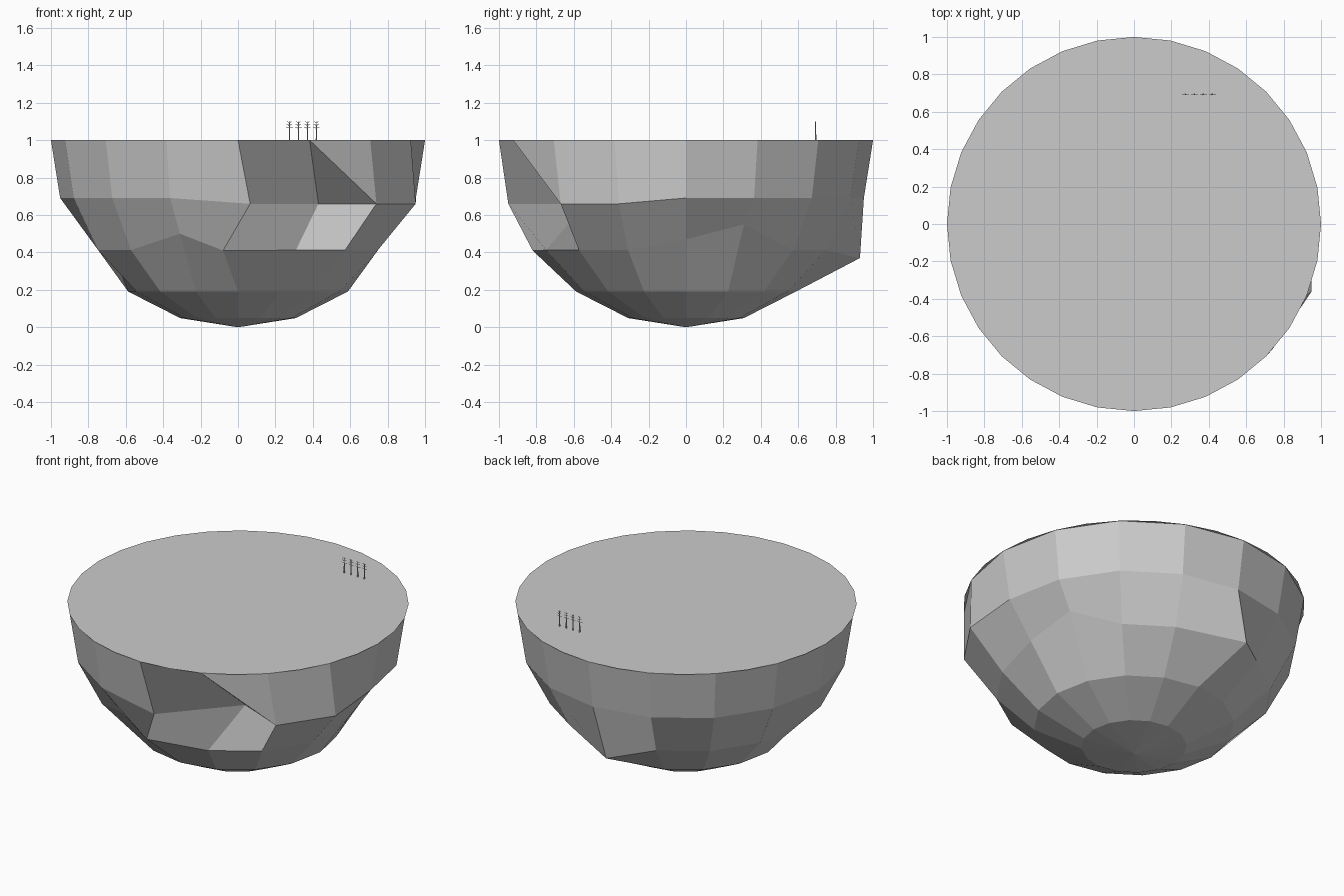
import bpy, bmesh, math
from mathutils import Vector, Matrix

if "Cube" in bpy.data.objects:
    bpy.data.objects.remove(bpy.data.objects["Cube"])

stone = bpy.data.materials.new("stone_grey")
stone.diffuse_color = (0.6, 0.6, 0.6, 1)
stone.use_nodes = True
stone.node_tree.nodes["Principled BSDF"].inputs["Base Color"].default_value = stone.diffuse_color


def finish(bm, name):
    mesh = bpy.data.meshes.new(name)
    bm.to_mesh(mesh)
    bm.free()
    mesh.materials.append(stone)
    obj = bpy.data.objects.new(name, mesh)
    bpy.context.collection.objects.link(obj)
    return obj


# Rocky underside: half sphere, 16 sides, five rings, with a few pushed corners
SIDES = 16
dents = {  # (ring, side): position
    (1, 12): (0.065, -0.95, 0.66), (1, 13): (0.43, -0.54, 0.66),
    (1, 14): (0.74, -0.67, 0.66), (1, 15): (0.95, -0.36, 0.66),
    (2, 0): (0.79, 0, 0.47), (2, 1): (0.75, 0.31, 0.55),
    (2, 4): (-0.08, 0.93, 0.37), (2, 8): (-0.62, 0, 0.28),
    (2, 11): (-0.31, -0.75, 0.50), (2, 12): (-0.08, -0.82, 0.41),
}
bm = bmesh.new()
rings = []
for r in range(5):
    a = math.radians(18 * r)
    ring = []
    for s in range(SIDES):
        t = 2 * math.pi * s / SIDES
        p = (math.cos(a) * math.cos(t), math.cos(a) * math.sin(t), 1 - math.sin(a))
        ring.append(bm.verts.new(dents.get((r, s), p)))
    rings.append(ring)
tip = bm.verts.new((0, 0, 0))
for s in range(SIDES):
    n = (s + 1) % SIDES
    for r in range(4):
        up, low = rings[r], rings[r + 1]
        if (r, s) == (0, 13):  # creased panel beside the deep dent
            bm.faces.new((up[s], low[s], low[n]))
            bm.faces.new((up[s], low[n], up[n]))
        else:
            bm.faces.new((up[s], low[s], low[n], up[n]))
    bm.faces.new((rings[4][s], tip, rings[4][n]))
bm.faces.new(rings[0])
bmesh.ops.recalc_face_normals(bm, faces=bm.faces)
finish(bm, "rock_underside")

# Flat ground disc with 32 sides
bm = bmesh.new()
bmesh.ops.create_circle(bm, cap_ends=True, segments=32, radius=1,
                        matrix=Matrix.Translation((0, 0, 1.001)))
finish(bm, "ground_disc")


def rod(bm, a, b, radius, tip_radius):
    a, b = Vector(a), Vector(b)
    d = b - a
    m = Matrix.Translation((a + b) / 2) @ d.to_track_quat('Z', 'Y').to_matrix().to_4x4()
    bmesh.ops.create_cone(bm, cap_ends=True, segments=6, radius1=radius,
                          radius2=tip_radius, depth=d.length, matrix=m)


# Row of four tiny saplings with thin branches
for i in range(4):
    x, y = 0.275 + 0.048 * i, 0.693
    bm = bmesh.new()
    rod(bm, (x, y, 1.0), (x, y, 1.1), 0.004, 0.002)
    for z, w in ((1.065, 0.018), (1.08, 0.016), (1.095, 0.012)):
        for side in (-1, 1):
            rod(bm, (x, y, z), (x + side * w, y, z + 0.004), 0.002, 0.001)
    finish(bm, f"sapling_{i + 1}")
